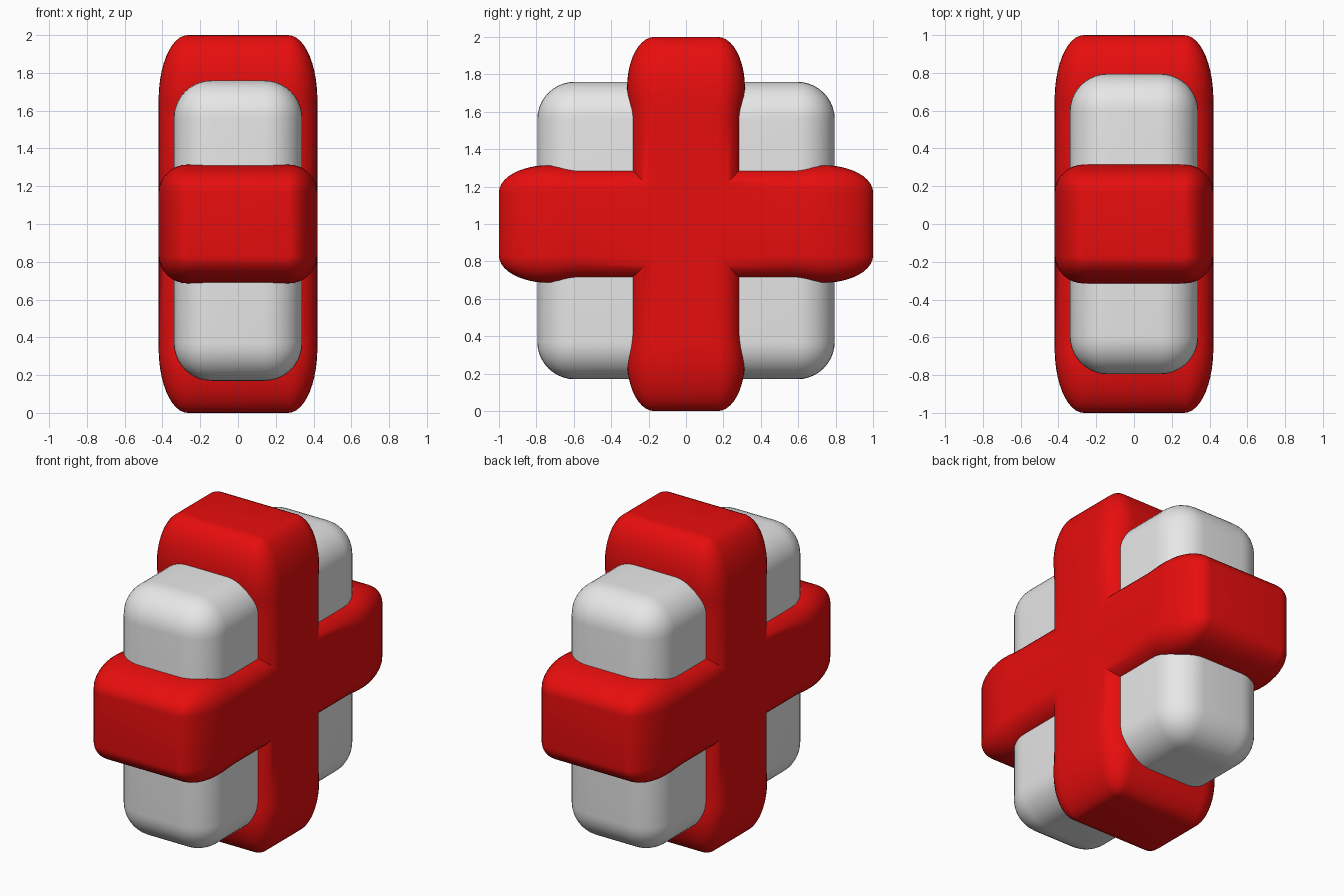
import bpy, bmesh, math
from math import sin, cos, pi, sqrt

if "Cube" in bpy.data.objects:
    bpy.data.objects.remove(bpy.data.objects["Cube"])


def material(name, colour):
    m = bpy.data.materials.new(name)
    m.diffuse_color = (*colour, 1)
    m.use_nodes = True
    m.node_tree.nodes["Principled BSDF"].inputs["Base Color"].default_value = m.diffuse_color
    return m


def finish(bm, name, mat):
    bmesh.ops.recalc_face_normals(bm, faces=bm.faces[:])
    me = bpy.data.meshes.new(name)
    bm.to_mesh(me)
    bm.free()
    ob = bpy.data.objects.new(name, me)
    bpy.context.collection.objects.link(ob)
    me.materials.append(mat)
    bpy.ops.object.select_all(action='DESELECT')
    ob.select_set(True)
    bpy.context.view_layer.objects.active = ob
    return ob


white = material("white", (0.8, 0.8, 0.8))
red = material("red", (0.8, 0.004, 0.004))

# White case: box with generously rounded edges
bm = bmesh.new()
bmesh.ops.create_cube(bm, size=1)
for v in bm.verts:
    v.co = (v.co.x * 0.68, v.co.y * 1.59, 0.965 + v.co.z * 1.59)
case = finish(bm, "case", white)
bev = case.modifiers.new("round", 'BEVEL')
bev.width, bev.segments = 0.2, 10
bpy.ops.object.modifier_apply(modifier="round")
bpy.ops.object.shade_smooth_by_angle(angle=math.radians(35))

# Red cross: four identical lofted arms, mitred together at the centre
CORE_W, CORE_X, SEG = 0.17, 0.265, 8


def section(t):
    """Rounded rectangle (width, depth) at distance t along an arm."""
    s = min(max((t - 0.56) / 0.17, 0), 1)
    rw = 0.13 + 0.015 * s * s * (3 - 2 * s)
    if t > 0.73:
        rw *= sqrt(max(0, 1 - ((t - 0.73) / 0.27) ** 2))
    rx = 0.155 * sqrt(max(0, 1 - (max(t - 0.66, 0) / 0.34) ** 2))
    pts = []
    for q, (sw, sx) in enumerate([(1, 1), (-1, 1), (-1, -1), (1, -1)]):
        for i in range(SEG + 1):
            a = (q + i / SEG) * pi / 2
            pts.append((sw * CORE_W + rw * cos(a), sx * CORE_X + rx * sin(a)))
        if q in (0, 2):
            pts.append((0, sx * (CORE_X + rx)))
    return pts


steps = [None, 0.56, 0.6, 0.64, 0.68, 0.73]
steps += [0.73 + 0.27 * sin(i * pi / 20) for i in range(1, 11)]
bm = bmesh.new()
for k in range(4):
    c, s = [(1, 0), (0, 1), (-1, 0), (0, -1)][k]
    rings = []
    for t in steps:
        ring = []
        for w, x in section(t or 0):
            along = abs(w) if t is None else t
            ring.append(bm.verts.new((x, along * c - w * s, 1 + along * s + w * c)))
        rings.append(ring)
    for a, b in zip(rings, rings[1:]):
        for i in range(len(a)):
            j = (i + 1) % len(a)
            bm.faces.new((a[i], a[j], b[j], b[i]))
bmesh.ops.remove_doubles(bm, verts=bm.verts[:], dist=0.0005)
bmesh.ops.holes_fill(bm, edges=[e for e in bm.edges if e.is_boundary], sides=0)
finish(bm, "cross", red)
bpy.ops.object.shade_smooth_by_angle(angle=math.radians(35))
